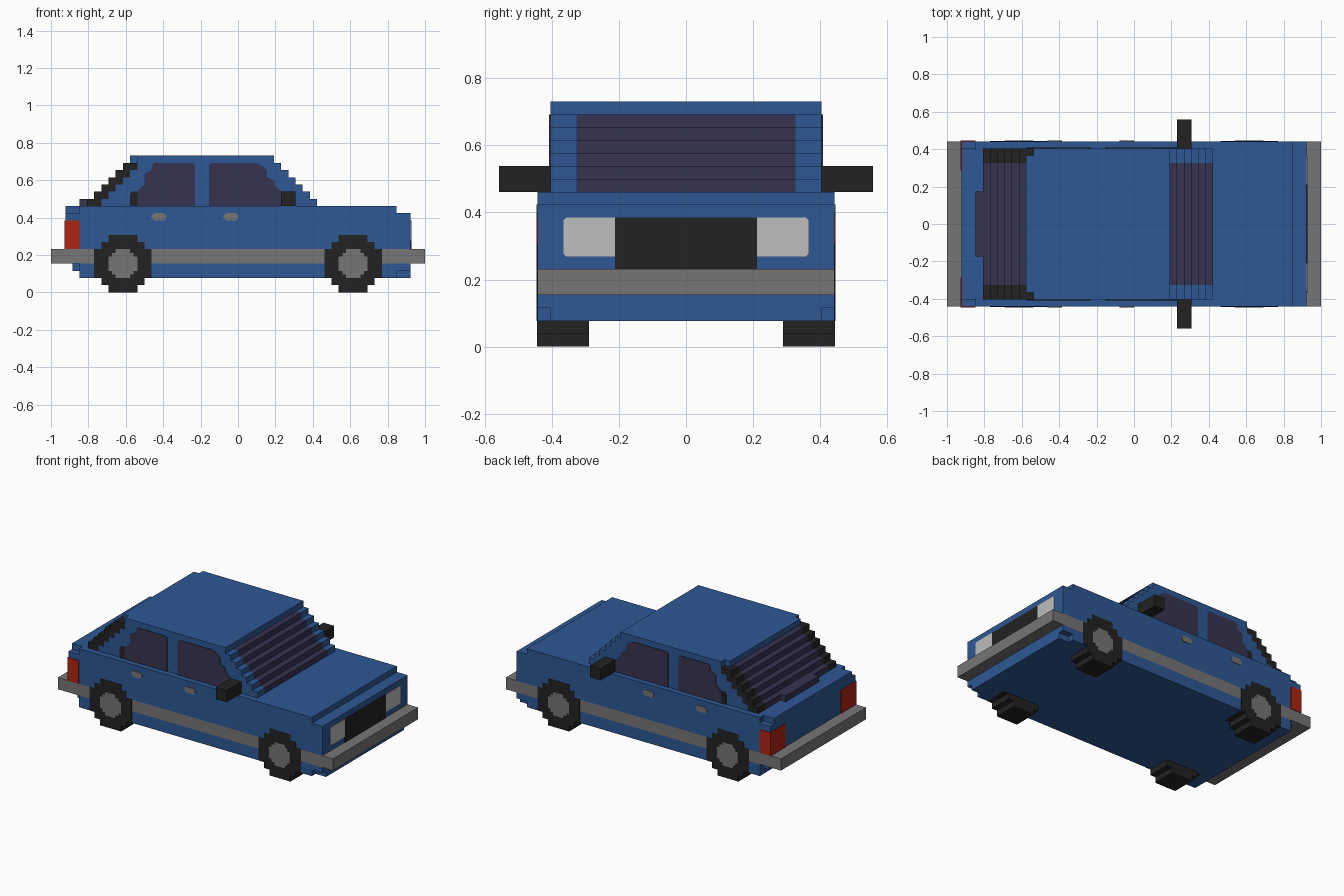
import bpy, bmesh

cube = bpy.data.objects.get("Cube")
if cube:
    bpy.data.objects.remove(cube, do_unlink=True)

V = 2 / 52          # one block; lengths below are counted in blocks
PLATE = 0.1         # thickness of applied details, in blocks


def material(name, r, g, b):
    m = bpy.data.materials.new(name)
    m.use_nodes = True
    m.diffuse_color = (r, g, b, 1)
    m.node_tree.nodes["Principled BSDF"].inputs["Base Color"].default_value = (r, g, b, 1)
    return m


BLUE = material("blue paint", 0.027, 0.098, 0.30)
GLASS = material("dark glass", 0.037, 0.033, 0.078)
BLACK = material("black rubber", 0.016, 0.016, 0.016)
GREY = material("grey trim", 0.18, 0.18, 0.18)
WHITE = material("headlight white", 0.51, 0.51, 0.51)
RED = material("tail light red", 0.42, 0.018, 0.006)


def add_prism(bm, pts, a, b, axis):
    """Extrude an outline from a to b along y (points are x, z) or x (points are y, z)."""
    def place(p, d):
        x, y = (p[0], d) if axis == "y" else (d, p[0])
        return ((x - 26) * V, y * V, p[1] * V)
    rings = [[bm.verts.new(place(p, d)) for p in pts] for d in (a, b)]
    bm.faces.new(rings[0])
    bm.faces.new(rings[1][::-1])
    n = len(pts)
    for i in range(n):
        j = (i + 1) % n
        bm.faces.new((rings[0][i], rings[1][i], rings[1][j], rings[0][j]))


def build(name, mat, prisms, axis="y", mirror=False):
    """One object from prisms (outline, start, end), optionally repeated on the other side."""
    bm = bmesh.new()
    for pts, a, b in prisms:
        add_prism(bm, pts, a, b, axis)
        if mirror and axis == "y":
            add_prism(bm, pts, -b, -a, axis)
        elif mirror:
            add_prism(bm, [(-y, z) for y, z in pts], a, b, axis)
    bmesh.ops.recalc_face_normals(bm, faces=bm.faces)
    me = bpy.data.meshes.new(name)
    bm.to_mesh(me)
    bm.free()
    me.materials.append(mat)
    ob = bpy.data.objects.new(name, me)
    bpy.context.collection.objects.link(ob)
    return ob


def rect(x0, z0, x1, z1):
    return [(x0, z0), (x1, z0), (x1, z1), (x0, z1)]


def stepped_disc(cx, cz, quarter):
    """Repeat a stepped quarter outline four times around a centre."""
    pts, q = [], quarter
    for _ in range(4):
        pts += [(cx + x, cz + z) for x, z in q]
        q = [(-z, x) for x, z in q]
    return pts


# Lower body, with notched corners
build("sill", BLUE, [([(4, 2), (50, 2), (50, 4), (3, 4), (3, 3), (4, 3)], -10.5, 10.5)])
build("sill_sides", BLUE, [([(4, 2), (48, 2), (48, 3), (50, 3), (50, 4), (4, 4)], 10.5, 11.5)],
      mirror=True)

# Bumpers joined by the side trim
build("bumper_band", GREY, [(rect(0, 4, 52, 6), -11.5, 11.5)])

# Upper body with bonnet step and notched tail corners
front_end = [(2, 6), (50, 6), (50, 11), (48, 11), (48, 12)]
build("upper_body", BLUE, [(front_end + [(2, 12)], -10.5, 10.5)])
build("upper_body_sides", BLUE, [(front_end + [(4, 12), (4, 11), (2, 11)], 10.5, 11.5)],
      mirror=True)


def cabin_outline(rear, roof_rear):
    """Stepped side outline: one block of slope per row, front and back."""
    pts = []
    for r in range(12, 19):
        pts += [(49 - r, r), (49 - r, r + 1)]
    pts += [(roof_rear, 19), (roof_rear, 18)]
    for r in range(17, 11, -1):
        pts += [(r + rear, r + 1), (r + rear, r)]
    return pts


# Cabin centre: sloping faces below the roof row are glass
cabin = build("cabin", BLUE, [(cabin_outline(-7, 11), -8.5, 8.5)])
cabin.data.materials.append(GLASS)
for f in cabin.data.polygons:
    if abs(f.normal.y) < 0.5 and f.normal.z > -0.5 and f.center.z < 18.1 * V:
        f.material_index = 1

# Cabin sides, and black stepped pillars behind them
build("cabin_sides", BLUE, [(cabin_outline(-5, 11), 8.5, 9.5),
                            (cabin_outline(-5, 12), 9.5, 10.5)], mirror=True)
build("rear_pillars", BLACK, [(rect(r - 7, r, r - 5, r + 1), 8.5, 10.5)
                              for r in range(12, 18)], mirror=True)
build("rear_glass_foot", GLASS, [(rect(4, 12, 5, 13), -4.5, 4.5)])

# Side windows and the black corner pieces behind them
rear_window = [(12, 12), (20, 12), (20, 17.7), (19.7, 18), (14.3, 18), (14, 17.6), (14, 17),
               (13, 16.5), (13, 15), (12.5, 14.5), (12, 14)]
front_window = [(22, 12), (32, 12), (32, 14), (31.5, 14.5), (31, 15), (31, 15.5), (30, 16),
                (30, 17), (29.5, 17.5), (28.5, 18), (22.3, 18), (22, 17.7)]
build("side_windows", GLASS, [(w, 10.4, 10.5 + PLATE) for w in (rear_window, front_window)],
      mirror=True)
build("window_corners", BLACK, [([(11, 12), (12, 12), (12, 14), (11.3, 14), (11, 13.7)],
                                 10.4, 10.5 + PLATE)], mirror=True)

# Door mirrors
build("door_mirrors", BLACK, [(rect(32, 12, 34, 14), 10.5, 14.5)], mirror=True)

# Door handles
build("door_handles", GREY, [([(x + .3, 10), (x + 1.7, 10), (x + 2, 10.3), (x + 2, 10.7),
                               (x + 1.7, 11), (x + .3, 11), (x, 10.7), (x, 10.3)],
                              11.4, 11.5 + PLATE) for x in (14, 24)], mirror=True)

# Wheels and hubs
tyre = [(4, 2), (3, 2), (3, 3), (2, 3), (2, 4)]
hub = [(2, 1), (1.5, 1), (1.5, 1.5), (1, 1.5), (1, 2)]
for name, x in (("rear", 10), ("front", 42)):
    build(name + "_wheels", BLACK, [(stepped_disc(x, 4, tyre), 7.5, 11.5 + PLATE / 2)], mirror=True)
    build(name + "_hubs", GREY, [(stepped_disc(x, 4, hub), 11.4, 11.5 + PLATE)], mirror=True)

# Tail lights wrapping the rear corners
build("tail_lights", RED, [(rect(2 - PLATE, 6, 4, 10), 7.5, 11.5 + PLATE)], mirror=True)

# Grille and headlights
build("grille", BLACK, [(rect(-5.5, 6, 5.5, 10), 49.9, 50 + PLATE)], axis="x")
build("headlights", WHITE, [([(5.5, 7), (9.3, 7), (9.5, 7.2), (9.5, 9.8), (9.3, 10), (5.5, 10)],
                             49.9, 50 + PLATE)], axis="x", mirror=True)
